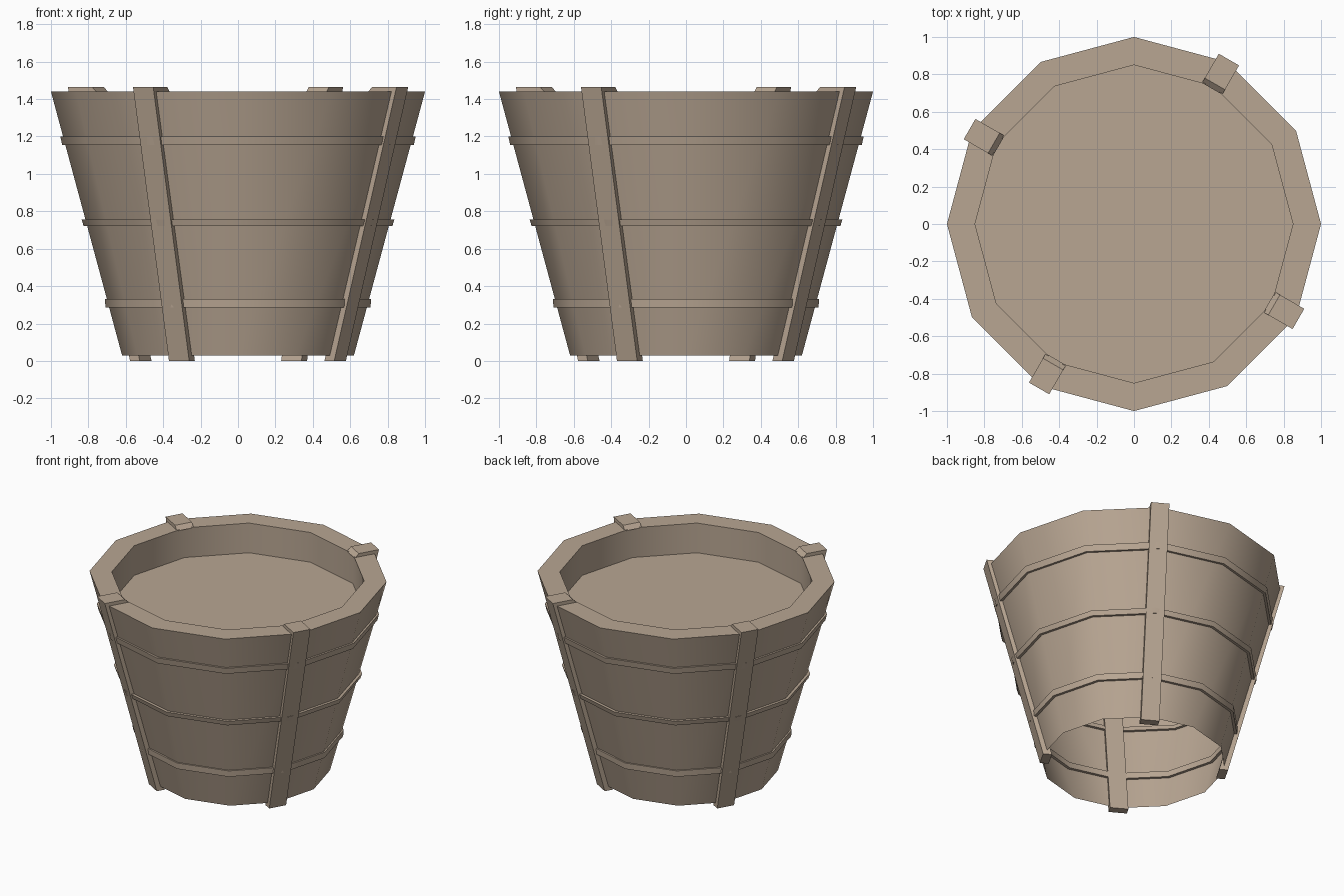
import bpy, bmesh, math

if "Cube" in bpy.data.objects:
    bpy.data.objects.remove(bpy.data.objects["Cube"])

SIDES = 12
WOOD = bpy.data.materials.new("wood")
WOOD.diffuse_color = (0.48, 0.38, 0.29, 1)
WOOD.use_nodes = True
WOOD.node_tree.nodes["Principled BSDF"].inputs["Base Color"].default_value = WOOD.diffuse_color


def finish(name, bm, smooth=None):
    bmesh.ops.recalc_face_normals(bm, faces=bm.faces[:])
    me = bpy.data.meshes.new(name)
    bm.to_mesh(me)
    bm.free()
    ob = bpy.data.objects.new(name, me)
    bpy.context.collection.objects.link(ob)
    me.materials.append(WOOD)
    if smooth:
        bpy.ops.object.select_all(action='DESELECT')
        ob.select_set(True)
        bpy.context.view_layer.objects.active = ob
        bpy.ops.object.shade_smooth_by_angle(angle=math.radians(smooth))
    return ob


def revolve(name, profile, closed=False, cap_last=False):
    """Sweep an (r, z) profile around z in twelve steps."""
    bm = bmesh.new()
    rings = []
    for r, z in profile:
        rings.append([bm.verts.new((r * math.cos(i * math.tau / SIDES),
                                    r * math.sin(i * math.tau / SIDES), z))
                      for i in range(SIDES)])
    pairs = list(zip(rings, rings[1:]))
    if closed:
        pairs.append((rings[-1], rings[0]))
    for a, b in pairs:
        for i in range(SIDES):
            j = (i + 1) % SIDES
            bm.faces.new((a[i], a[j], b[j], b[i]))
    if cap_last:
        bm.faces.new(rings[-1])
    return finish(name, bm, 35)


def strap(name, angle, width=0.125):
    """Slanted bar on the wall with a short hook over the rim."""
    profile = [(0.57, 0), (0.63, 0), (1.015, 1.465), (0.865, 1.465),
               (0.835, 1.435), (0.945, 1.42)]
    bm = bmesh.new()
    sides = [[bm.verts.new((r, s * width / 2, z)) for r, z in profile]
             for s in (-1, 1)]
    n = len(profile)
    bm.faces.new(sides[0])
    bm.faces.new(sides[1])
    for i in range(n):
        j = (i + 1) % n
        bm.faces.new((sides[0][i], sides[0][j], sides[1][j], sides[1][i]))
    finish(name, bm).rotation_euler.z = math.radians(angle)


# Tub: open underneath, thick rim, recessed floor
revolve("tub", [(0.62, 0.03), (1.0, 1.44), (0.85, 1.44), (0.85, 1.22)],
        cap_last=True)

# Hoops: bottom z, top z, outer radius at each
for name, z0, z1, r0, r1 in (("lower_hoop", 0.285, 0.33, 0.708, 0.712),
                             ("middle_hoop", 0.72, 0.755, 0.825, 0.836),
                             ("upper_hoop", 1.155, 1.2, 0.94, 0.95)):
    revolve(name, [(r0, z0), (r1, z1), (r1 - 0.04, z1), (r0 - 0.04, z0)],
            closed=True)

# Four straps
for k in range(4):
    strap(f"strap_{k + 1}", 60 + 90 * k)
